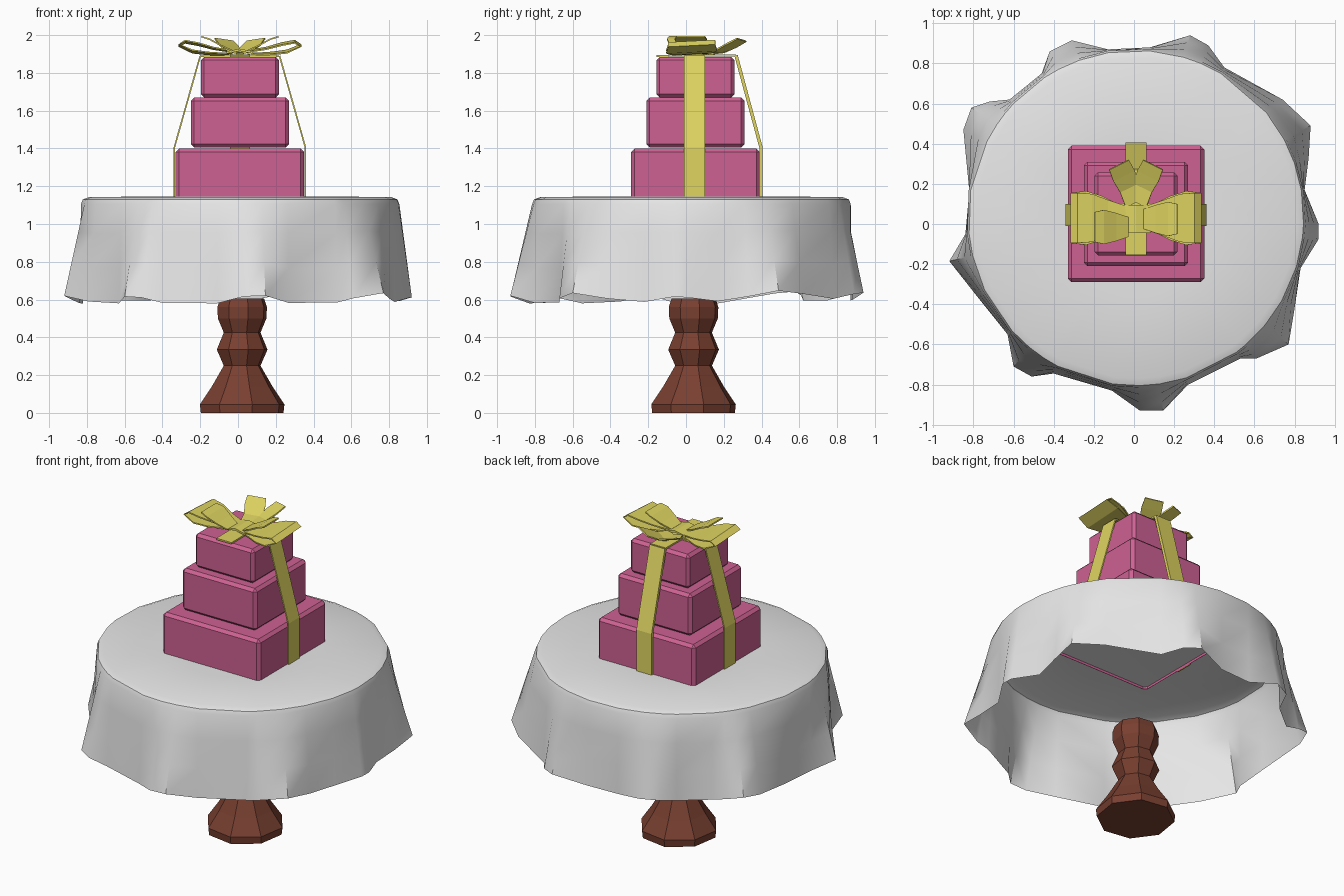
import bpy, bmesh, math
from mathutils import Vector

if "Cube" in bpy.data.objects:
    bpy.data.objects.remove(bpy.data.objects["Cube"])


def material(name, rgb):
    m = bpy.data.materials.new(name)
    m.diffuse_color = (*rgb, 1)
    m.use_nodes = True
    m.node_tree.nodes["Principled BSDF"].inputs["Base Color"].default_value = m.diffuse_color
    return m


PINK = material("pink", (0.62, 0.12, 0.29))
YELLOW = material("yellow", (0.74, 0.66, 0.12))
BROWN = material("brown", (0.19, 0.05, 0.03))
WHITE = material("cloth_white", (0.8, 0.8, 0.8))


def finish(bm, name, mat, smooth=False):
    bmesh.ops.recalc_face_normals(bm, faces=bm.faces[:])
    me = bpy.data.meshes.new(name)
    bm.to_mesh(me)
    bm.free()
    me.materials.append(mat)
    ob = bpy.data.objects.new(name, me)
    bpy.context.collection.objects.link(ob)
    if smooth:
        bpy.context.view_layer.objects.active = ob
        ob.select_set(True)
        bpy.ops.object.shade_smooth_by_angle(angle=math.radians(40))
        ob.select_set(False)
    return ob


def loft(bm, rings):
    """Join closed rings of points with quads; returns the vertex rings."""
    vs = [[bm.verts.new(p) for p in r] for r in rings]
    for a, b in zip(vs, vs[1:]):
        for i in range(len(a)):
            j = (i + 1) % len(a)
            bm.faces.new((a[i], a[j], b[j], b[i]))
    return vs


def tier(name, half, z0, z1, open_bottom=False):
    """Chamfered square cake tier."""
    bm = bmesh.new()
    bmesh.ops.create_cube(bm, size=1)
    for v in bm.verts:
        v.co = (0.01 + v.co.x * 2 * half, 0.05 + v.co.y * 2 * half, z0 + (v.co.z + 0.5) * (z1 - z0))
    if open_bottom:
        low = [f for f in bm.faces if f.normal.z < -0.5]
        bmesh.ops.delete(bm, geom=low, context='FACES_ONLY')
    edges = [e for e in bm.edges if len(e.link_faces) == 2]
    bmesh.ops.bevel(bm, geom=edges, offset=0.018, segments=1, affect='EDGES')
    finish(bm, name, PINK)


def strip(name, path, side, thick):
    """Ribbon along a path of (x, y, z, half_width), widened along side."""
    bm = bmesh.new()
    rows = []
    for x, y, z, w in path:
        p, s = Vector((x, y, z)), Vector(side).normalized() * w
        rows.append((bm.verts.new(p - s), bm.verts.new(p + s)))
    for a, b in zip(rows, rows[1:]):
        bm.faces.new((a[0], a[1], b[1], b[0]))
    ob = finish(bm, name, YELLOW)
    mod = ob.modifiers.new("thickness", 'SOLIDIFY')
    mod.thickness = thick
    mod.offset = 0


# Turned pedestal, eight sided
profile = [(0.225, 0), (0.23, 0.045), (0.165, 0.14), (0.10, 0.25), (0.138, 0.335),
           (0.10, 0.425), (0.132, 0.5), (0.135, 0.56), (0.12, 0.605)]
bm = bmesh.new()
angles = [math.tau * (i + 0.3) / 8 for i in range(8)]
rings = loft(bm, [[(0.022 + r * math.cos(a), 0.04 + r * math.sin(a), z) for a in angles]
                  for r, z in profile])
bm.faces.new(rings[0])
bm.faces.new(rings[-1])
finish(bm, "pedestal", BROWN)

# Tablecloth: round top falling to a wavy hem
hem = [(-.31, .915), (-.13, .87), (.08, .88), (.28, .94), (.37, .89), (.45, .78), (.74, .62),
       (.88, .49), (.87, .33), (.85, .17), (.92, 0), (.92, -.075), (.83, -.22), (.80, -.42),
       (.77, -.6), (.61, -.67), (.53, -.67), (.27, -.8), (.145, -.93), (.03, -.93),
       (-.11, -.83), (-.4, -.745), (-.51, -.76), (-.6, -.71), (-.63, -.55), (-.79, -.35),
       (-.92, -.185), (-.84, -.05), (-.82, .17), (-.85, .47), (-.81, .58), (-.72, .61),
       (-.62, .62), (-.46, .75), (-.42, .86)]
CX, CY = 0.01, 0.03


def cloth_ring(r, z):
    out = []
    for x, y in hem:
        d = Vector((x - CX, y - CY)).normalized() * r
        out.append(Vector((CX + d.x, CY + d.y, z)))
    return out


rim = cloth_ring(0.845, 1.105)
low = [Vector((x, y, 0.58 + 0.4 * max(0, math.hypot(x, y) - 0.84))) for x, y in hem]
bm = bmesh.new()
rings = loft(bm, [cloth_ring(0.4, 1.146), cloth_ring(0.8, 1.143), cloth_ring(0.835, 1.13), rim]
             + [[a.lerp(b, t) for a, b in zip(rim, low)] for t in (0.3, 0.65, 1)])
bm.faces.new(rings[0])
finish(bm, "tablecloth", WHITE, smooth=True)

# Three cake tiers
tier("bottom_tier", 0.34, 1.13, 1.40, open_bottom=True)
tier("middle_tier", 0.26, 1.405, 1.67)
tier("top_tier", 0.207, 1.67, 1.885)

# Ribbons down the two sides and the back, and across the top
for s, label in ((-1, "left"), (1, "right")):
    strip(label + "_ribbon", [(0.01 + s * 0.347, 0.045, 1.13, 0.055), (0.01 + s * 0.347, 0.045, 1.405, 0.055),
                              (0.01 + s * 0.21, 0.045, 1.89, 0.055)], (0, 1, 0), 0.008)
strip("back_ribbon", [(0.01, 0.397, 1.13, 0.053), (0.01, 0.397, 1.405, 0.053),
                      (0.01, 0.265, 1.893, 0.053)], (1, 0, 0), 0.018)
strip("top_ribbon_long", [(0.01, -0.155, 1.89, 0.053), (0.01, 0.265, 1.893, 0.053)], (1, 0, 0), 0.01)
strip("top_ribbon_cross", [(-0.2, 0.045, 1.888, 0.055), (0.217, 0.045, 1.888, 0.055)], (0, 1, 0), 0.008)

# Bow: loops, upper petals and back tails, mirrored left and right
for s, label in ((-1, "left"), (1, "right")):
    def at(points, y):
        return [(0.01 + s * x, y, z, w) for x, z, w in points]
    strip(label + "_bow_loop", at([(0.04, 1.905, 0.06), (0.09, 1.9, 0.07), (0.17, 1.903, 0.11),
                                   (0.25, 1.913, 0.135), (0.322, 1.945, 0.125), (0.29, 1.965, 0.125),
                                   (0.22, 1.952, 0.12), (0.14, 1.93, 0.09), (0.05, 1.915, 0.06)], 0.03),
          (0, 1, 0.05 * s), 0.008)
    strip(label + "_bow_petal", at([(0.04, 1.917, 0.05), (0.1, 1.945, 0.07), (0.16, 1.978, 0.085),
                                    (0.205, 1.992, 0.075)], 0.005 + 0.02 * s), (0, 1, 0), 0.008)
    strip(label + "_bow_tail", [(0.01 + s * 0.015, 0.1, 1.905, 0.04), (0.01 + s * 0.035, 0.18, 1.915, 0.05),
                                (0.01 + s * 0.06, 0.24, 1.945, 0.06), (0.01 + s * 0.085, 0.295, 1.975, 0.055)],
          (1, -s * 0.5, 0.15 * s), 0.008)
strip("bow_knot", [(-0.06, 0.025, 1.908, 0.07), (0.01, 0.025, 1.922, 0.07), (0.08, 0.025, 1.908, 0.07)],
      (0, 1, 0), 0.012)
